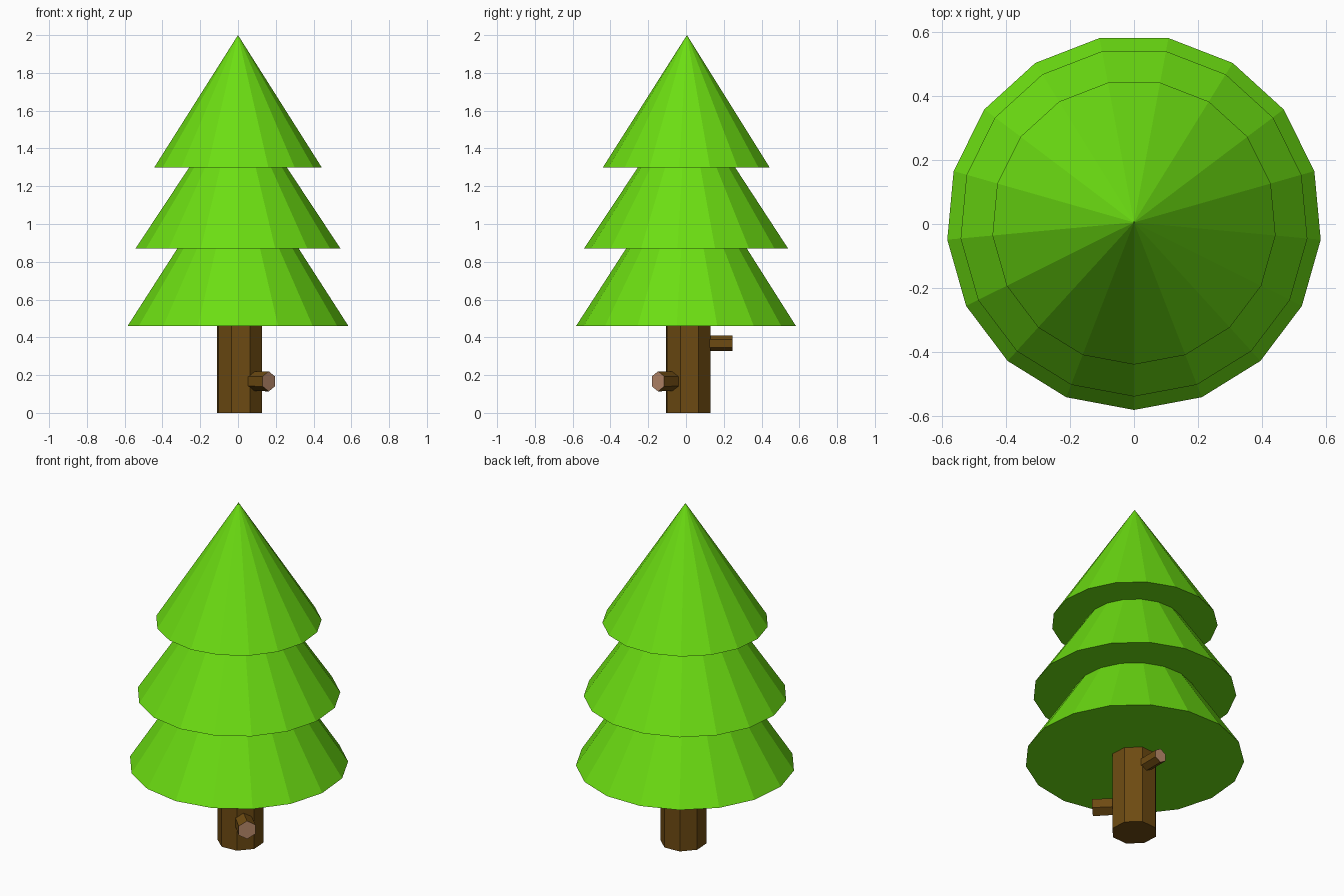
import bpy, bmesh
from math import cos, sin, radians, tau
from mathutils import Vector

if "Cube" in bpy.data.objects:
    bpy.data.objects.remove(bpy.data.objects["Cube"])


def material(name, rgb):
    m = bpy.data.materials.new(name)
    m.diffuse_color = (*rgb, 1)
    m.use_nodes = True
    m.node_tree.nodes["Principled BSDF"].inputs["Base Color"].default_value = m.diffuse_color
    return m


GREEN = material("needle_green", (0.15, 0.73, 0.006))
BROWN = material("bark_brown", (0.155, 0.07, 0.006))
PINK = material("cut_wood", (0.5, 0.26, 0.15))


def prism(name, p0, p1, r0, r1, sides, phase, mats, inset=0):
    """Flat-faced prism or cone (r1 = 0) from p0 to p1; optional inset end cap."""
    p0, p1 = Vector(p0), Vector(p1)
    d = (p1 - p0).normalized()
    if abs(d.z) > 0.9:
        u, v = Vector((1, 0, 0)), Vector((0, 1, 0))
    else:
        u = Vector((0, 0, 1))
        v = d.cross(u)
    bm = bmesh.new()

    def ring(c, r):
        angles = [radians(phase) + tau * i / sides for i in range(sides)]
        return [bm.verts.new(c + r * (cos(a) * u + sin(a) * v)) for a in angles]

    base = ring(p0, r0)
    bm.faces.new(base[::-1])
    if r1:
        top = ring(p1, r1)
        cap = bm.faces.new(top)
    else:
        apex = bm.verts.new(p1)
    for i in range(sides):
        j = (i + 1) % sides
        bm.faces.new((base[i], base[j], top[j], top[i]) if r1
                     else (base[i], base[j], apex))
    if inset:
        bmesh.ops.inset_individual(bm, faces=[cap], thickness=inset)
        cap.material_index = 1
    mesh = bpy.data.meshes.new(name)
    bm.to_mesh(mesh)
    bm.free()
    for m in mats:
        mesh.materials.append(m)
    ob = bpy.data.objects.new(name, mesh)
    bpy.context.collection.objects.link(ob)
    return ob


# Foliage: three stacked 17-sided cones
for name, z, r, apex in (("lower_foliage", 0.46, 0.587, 1.37),
                         ("middle_foliage", 0.87, 0.545, 1.69),
                         ("top_foliage", 1.30, 0.445, 2.0)):
    prism(name, (0, 0.005, z), (0, 0.005, apex), r, 0, 17, -90, [GREEN])

# Octagonal trunk
prism("trunk", (0.008, 0.012, 0), (0.008, 0.012, 0.5), 0.125, 0.125, 8, 25.8, [BROWN])

# Cut branch stubs with pale ends
prism("front_branch_stub", (0.05, -0.035, 0.167), (0.163, -0.148, 0.167),
      0.05, 0.053, 6, 0, [BROWN, PINK], 0.016)
prism("back_branch_stub", (0.02, 0.06, 0.368), (0.02, 0.245, 0.368),
      0.041, 0.041, 6, 0, [BROWN, PINK], 0.008)
